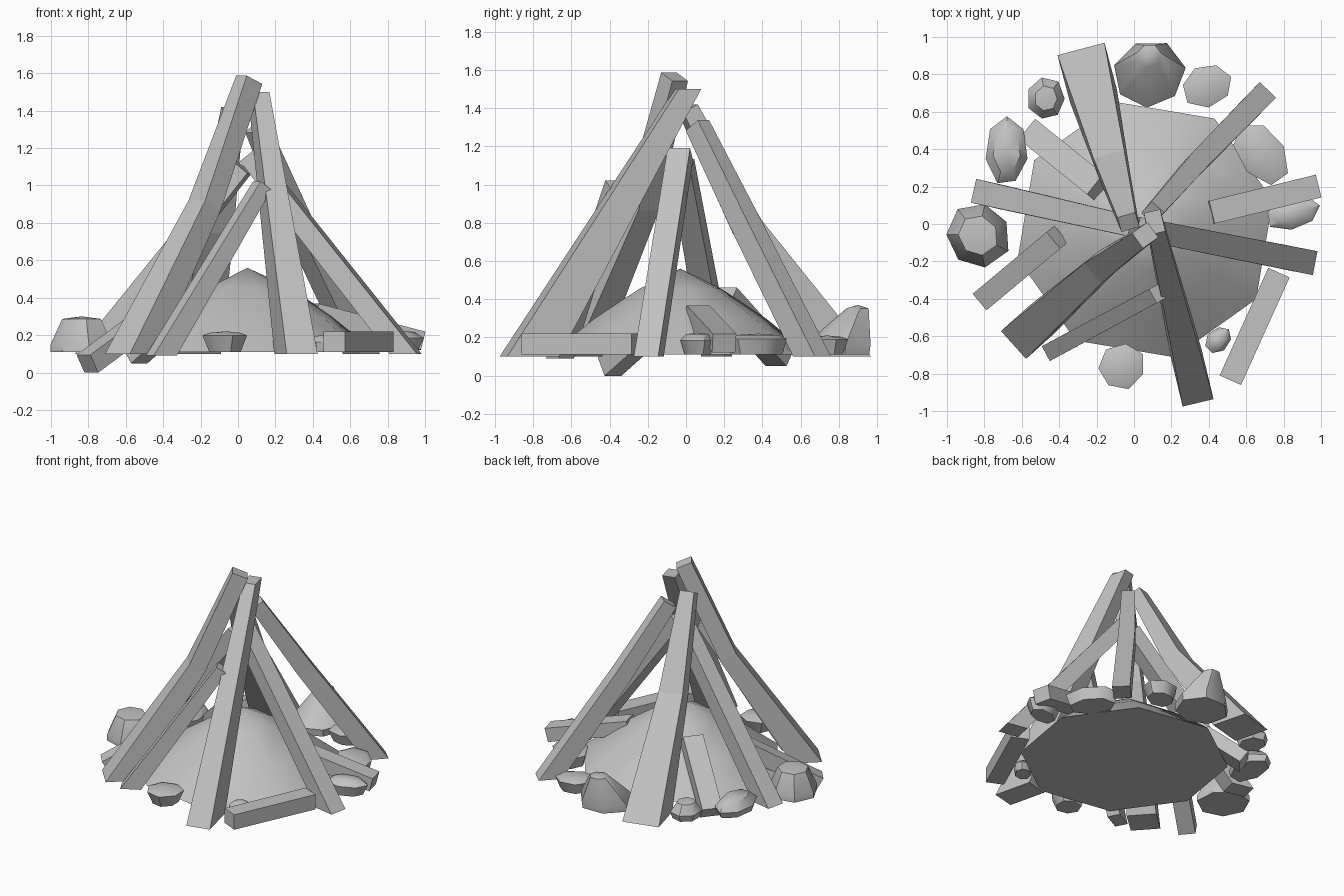
import bpy, bmesh, math, random
from mathutils import Vector

if "Cube" in bpy.data.objects:
    bpy.data.objects.remove(bpy.data.objects["Cube"], do_unlink=True)
random.seed(4)

grey = bpy.data.materials.new("plain_grey")
grey.use_nodes = True
grey.diffuse_color = (0.54, 0.54, 0.54, 1)
grey.node_tree.nodes["Principled BSDF"].inputs["Base Color"].default_value = (0.54, 0.54, 0.54, 1)


def loft(name, rings, tip=None, smooth=None):
    """Skin a stack of equal point rings, closed by caps or by a tip."""
    bm = bmesh.new()
    loops = [[bm.verts.new(p) for p in ring] for ring in rings]
    n = len(loops[0])
    for low, high in zip(loops, loops[1:]):
        for i in range(n):
            j = (i + 1) % n
            bm.faces.new((low[i], low[j], high[j], high[i]))
    bm.faces.new(loops[0][::-1])
    if tip:
        peak = bm.verts.new(tip)
        for i in range(n):
            bm.faces.new((loops[-1][i], loops[-1][(i + 1) % n], peak))
    else:
        bm.faces.new(loops[-1])
    bmesh.ops.recalc_face_normals(bm, faces=bm.faces)
    mesh = bpy.data.meshes.new(name)
    bm.to_mesh(mesh)
    bm.free()
    obj = bpy.data.objects.new(name, mesh)
    bpy.context.collection.objects.link(obj)
    mesh.materials.append(grey)
    if smooth:
        bpy.ops.object.select_all(action='DESELECT')
        obj.select_set(True)
        bpy.context.view_layer.objects.active = obj
        bpy.ops.object.shade_smooth_by_angle(angle=math.radians(smooth))


def beam(name, stations, level=()):
    """Square timber through (point, width, depth) stations; level ones are cut flat."""
    pts = [Vector(s[0]) for s in stations]
    rings = []
    for i, (_, w, d) in enumerate(stations):
        axis = (pts[min(i + 1, len(pts) - 1)] - pts[max(i - 1, 0)]).normalized()
        side = axis.cross(Vector((0, 0, 1))).normalized()
        out = axis.cross(side)
        if i in level:
            out = Vector((out.x, out.y, 0)).normalized()
        rings.append([pts[i] + side * w / 2 * a + out * d / 2 * b
                      for a, b in ((-1, -1), (1, -1), (1, 1), (-1, 1))])
    loft(name, rings)


# Ash mound
def mound_ring(r, z):
    angles = [math.tau * i / 8 + math.radians(13) for i in range(8)]
    return [(0.06 + r * math.cos(t), -0.03 + r * math.sin(t), z) for t in angles]


loft("ash_mound", [mound_ring(0.7, 0.11), mound_ring(0.46, 0.3), mound_ring(0.22, 0.455)],
     tip=(0.05, -0.03, 0.56), smooth=40)

# Tall leaning poles, cut level at the foot
poles = {
    "front_left_pole": [((-0.57, -0.58, 0.1), 0.2, 0.2), ((-0.18, -0.23, 0.89), 0.14, 0.12),
                        ((0.06, -0.06, 1.565), 0.1, 0.11)],
    "back_left_pole": [((-0.25, 0.81, 0.1), 0.26, 0.26), ((-0.12, 0.32, 0.78), 0.17, 0.13),
                       ((-0.03, 0.01, 1.4), 0.1, 0.09)],
    "back_right_pole": [((0.66, 0.66, 0.1), 0.12, 0.16), ((0.32, 0.31, 0.8), 0.11, 0.12),
                        ((0.1, 0.06, 1.31), 0.09, 0.1)],
    "left_pole": [((-0.78, 0.16, 0.1), 0.13, 0.16), ((0.02, -0.02, 1.1), 0.11, 0.11)],
    "right_pole": [((0.895, -0.195, 0.1), 0.13, 0.15), ((0.06, -0.03, 1.16), 0.12, 0.1)],
    "upright_stick": [((-0.41, -0.66, 0.09), 0.09, 0.14), ((0.13, -0.37, 1.0), 0.085, 0.08)],
}
for name, stations in poles.items():
    beam(name, stations, level=(0,))
beam("front_right_pole", [((0.31, -0.82, 0.1), 0.17, 0.28), ((0.11, 0.01, 1.5), 0.09, 0.12)],
     level=(0, 1))

# Short sticks: lower end, upper end, width, depth
sticks = {
    "left_stick": ((-0.805, -0.4, 0.047), (-0.41, -0.07, 0.34), 0.115, 0.11),
    "back_stick": ((-0.55, 0.49, 0.09), (-0.185, 0.195, 0.42), 0.14, 0.1),
    "right_stick": ((0.975, 0.2, 0.17), (0.405, 0.06, 0.32), 0.125, 0.1),
    "fallen_stick": ((0.515, -0.835, 0.165), (0.775, -0.26, 0.165), 0.125, 0.11),
}
for name, (low, high, w, d) in sticks.items():
    beam(name, [(low, w, d), (high, w, d)])

# Ring of stones: x, y, half length, half width, turn, height,
# foot scale, belly height, shoulder scale, shoulder shift along y
stones = [
    (-0.835, -0.06, 0.17, 0.175, 25, 0.19, 1, 0.2, 0.62, 0),
    (0.08, 0.8, 0.19, 0.18, 10, 0.26, 0.96, 0.2, 0.34, 0.1),
    (-0.47, 0.67, 0.1, 0.11, 0, 0.12, 0.85, 0.4, 0.6, 0),
    (-0.68, 0.39, 0.18, 0.11, 90, 0.11, 0.9, 0.4, 0.65, 0),
    (0.39, 0.74, 0.135, 0.11, 20, 0.1, 0.75, 0.8, 0.7, 0),
    (0.68, 0.38, 0.18, 0.12, 125, 0.11, 0.85, 0.75, 0.7, 0),
    (0.85, 0.06, 0.145, 0.09, 15, 0.115, 0.75, 0.65, 0.65, 0),
    (-0.065, -0.76, 0.125, 0.12, 30, 0.11, 0.7, 0.8, 0.7, 0),
    (0.45, -0.62, 0.08, 0.06, 45, 0.09, 0.9, 0.6, 0.6, 0),
]
for k, (x, y, a, b, turn, h, foot, belly, top, shift) in enumerate(stones):
    t = math.radians(turn)
    wobble = [random.uniform(0.97, 1.07) for _ in range(7)]

    def stone_ring(scale, rise, dy=0):
        ring = []
        for i, f in enumerate(wobble):
            u = a * f * scale * math.cos(math.tau * i / 7)
            v = b * f * scale * math.sin(math.tau * i / 7)
            ring.append((x + u * math.cos(t) - v * math.sin(t),
                         y + u * math.sin(t) + v * math.cos(t) + dy, 0.11 + h * rise))
        return ring

    loft(f"stone_{k + 1}", [stone_ring(foot, 0), stone_ring(1, belly),
                            stone_ring(top, 0.93, shift)],
         tip=(x, y + shift, 0.11 + h), smooth=45)
